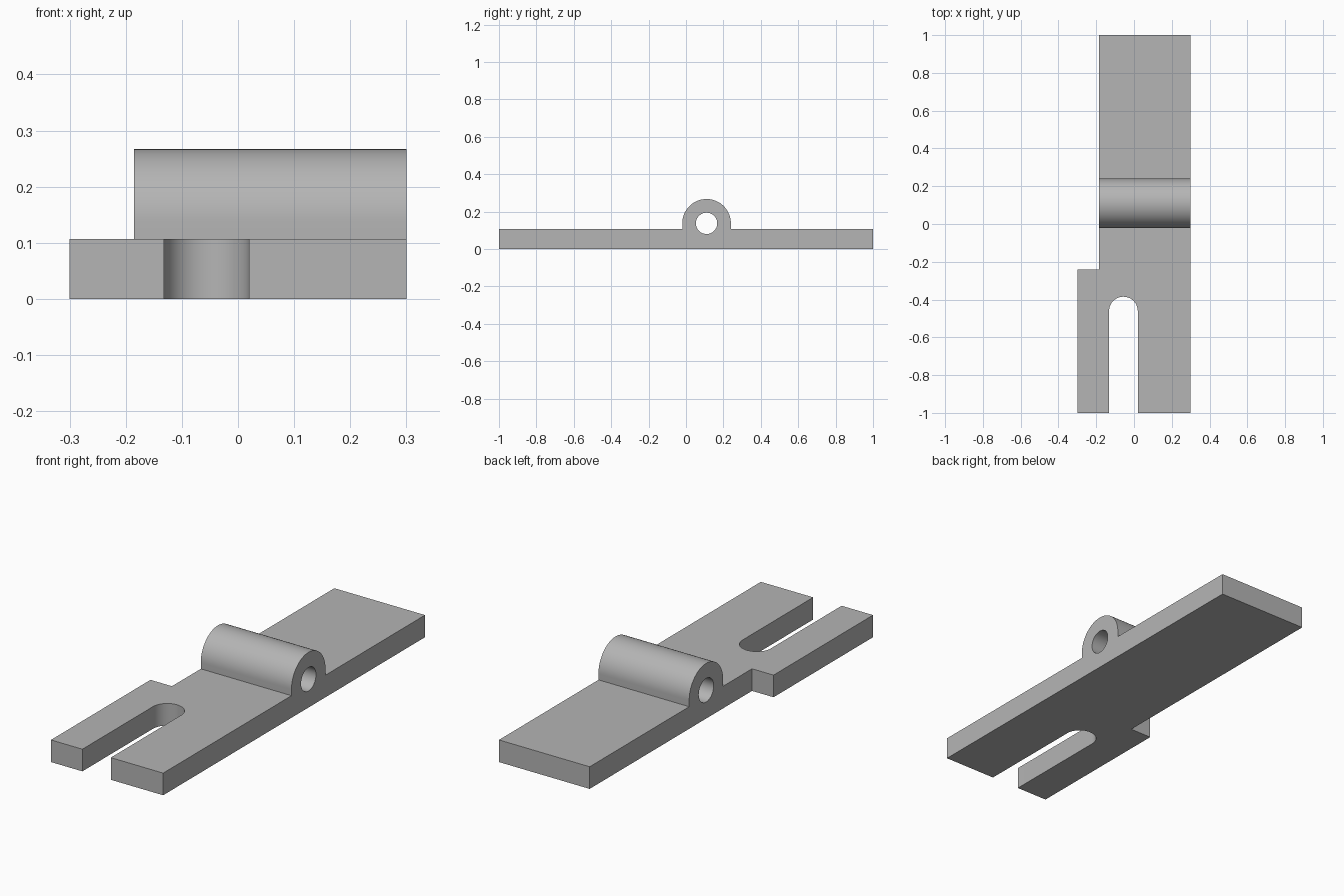
import bpy, bmesh, math
from mathutils import Vector

cube = bpy.data.objects.get("Cube")
if cube:
    bpy.data.objects.remove(cube, do_unlink=True)

HALF_W, HALF_L, THICK = 0.3, 1.0, 0.107
BODY_LEFT, TAB_END = -0.185, -0.24
BOSS_Y, BOSS_Z, BOSS_R, BORE_R = 0.11, 0.137, 0.13, 0.057
SLOT_X, SLOT_Y, SLOT_R = -0.056, -0.461, 0.076

gray = bpy.data.materials.new("plain_gray")
gray.use_nodes = True
color = (0.46, 0.46, 0.46, 1)
gray.diffuse_color = color
gray.node_tree.nodes["Principled BSDF"].inputs["Base Color"].default_value = color


def arc(cx, cy, r, start, end, steps):
    angles = [math.radians(start + (end - start) * i / steps) for i in range(steps + 1)]
    return [(cx + r * math.cos(a), cy + r * math.sin(a)) for a in angles]


def prism(name, outline, axis, low, high):
    """Extrude a 2D outline along x (outline in y, z) or z (outline in x, y)."""
    bm = bmesh.new()
    place = (lambda p: (low, *p)) if axis == "x" else (lambda p: (*p, low))
    face = bm.faces.new([bm.verts.new(place(p)) for p in outline])
    step = Vector((high - low, 0, 0)) if axis == "x" else Vector((0, 0, high - low))
    top = bmesh.ops.extrude_face_region(bm, geom=[face])["geom"]
    bmesh.ops.translate(bm, vec=step, verts=[v for v in top if isinstance(v, bmesh.types.BMVert)])
    bmesh.ops.recalc_face_normals(bm, faces=bm.faces)
    mesh = bpy.data.meshes.new(name)
    bm.to_mesh(mesh)
    bm.free()
    mesh.materials.append(gray)
    obj = bpy.data.objects.new(name, mesh)
    bpy.context.collection.objects.link(obj)
    return obj


# Side profile: flat plate with the rounded hinge boss on top
profile = [(-HALF_L, 0), (HALF_L, 0), (HALF_L, THICK), (BOSS_Y + BOSS_R, THICK)]
profile += arc(BOSS_Y, BOSS_Z, BOSS_R, 0, 180, 48)
profile += [(BOSS_Y - BOSS_R, THICK), (-HALF_L, THICK)]
plate = prism("hinge_plate", profile, "x", -HALF_W, HALF_W)

# Cutters: side notch, open-ended slot and pin bore
notch = [(-1, TAB_END), (BODY_LEFT, TAB_END), (BODY_LEFT, 2), (-1, 2)]
slot = arc(SLOT_X, SLOT_Y, SLOT_R, 0, 180, 40)
slot += [(SLOT_X - SLOT_R, -2), (SLOT_X + SLOT_R, -2)]
bore = arc(BOSS_Y, BOSS_Z, BORE_R, 0, 360, 64)[:-1]
cutters = [
    prism("notch_cutter", notch, "z", -1, 1),
    prism("slot_cutter", slot, "z", -1, 1),
    prism("bore_cutter", bore, "x", -1, 1),
]

bpy.ops.object.select_all(action="DESELECT")
plate.select_set(True)
bpy.context.view_layer.objects.active = plate
for cutter in cutters:
    cutter.hide_render = True
    mod = plate.modifiers.new(cutter.name, "BOOLEAN")
    mod.operation, mod.solver, mod.object = "DIFFERENCE", "EXACT", cutter
    bpy.ops.object.modifier_apply(modifier=mod.name)
    bpy.data.objects.remove(cutter, do_unlink=True)

bpy.ops.object.shade_smooth_by_angle(angle=math.radians(30))
